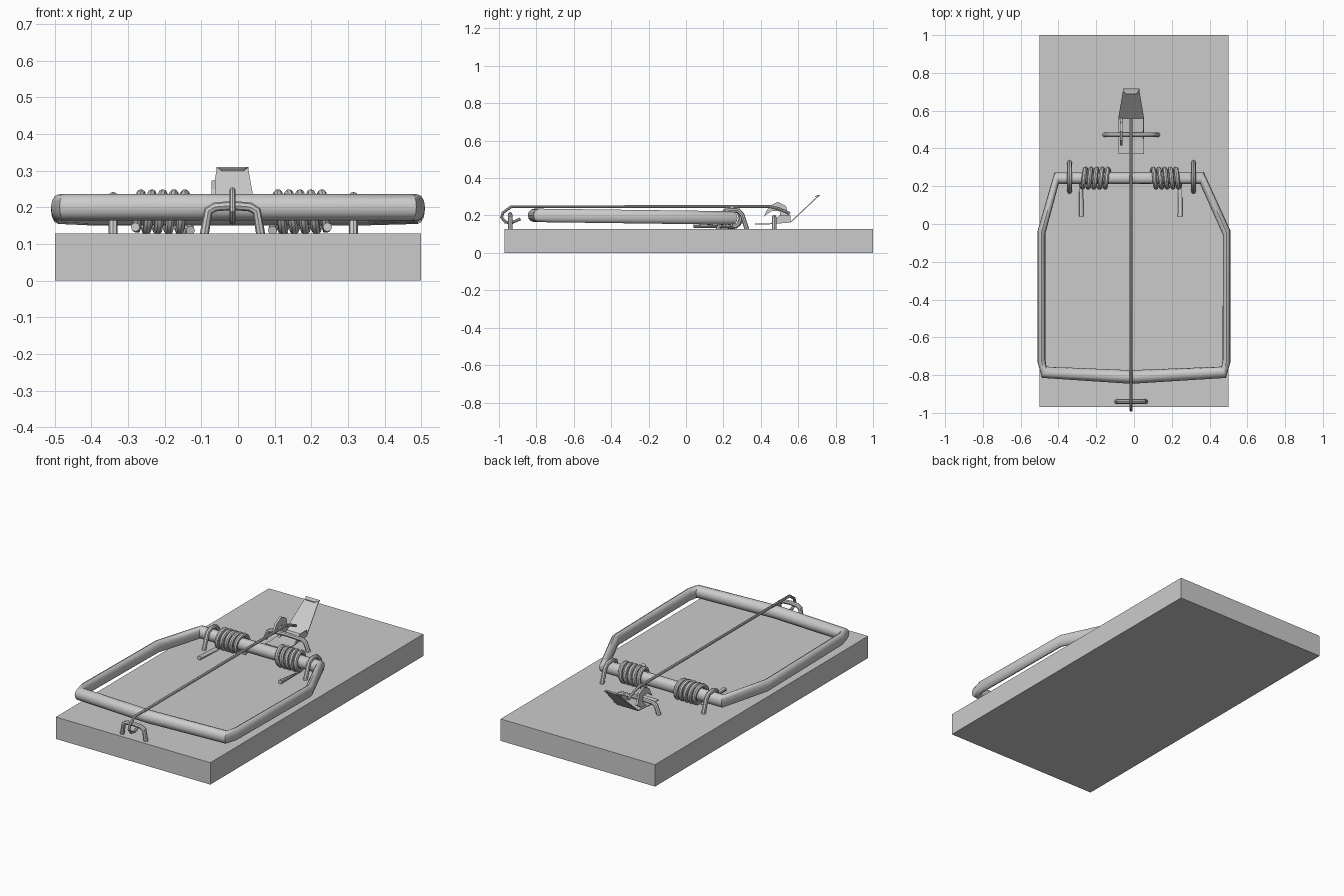
import bpy, bmesh, math

if "Cube" in bpy.data.objects:
    bpy.data.objects.remove(bpy.data.objects["Cube"])

CX = -0.015  # centre line of the trigger mechanism


def smooth(ob, angle=40):
    bpy.ops.object.select_all(action='DESELECT')
    ob.select_set(True)
    bpy.context.view_layer.objects.active = ob
    bpy.ops.object.shade_smooth_by_angle(angle=math.radians(angle))


def tube(name, pts, r, cyclic=False, sx=1.0, res=2):
    """Round wire swept along a path; sx squashes the section in x."""
    cu = bpy.data.curves.new(name, 'CURVE')
    cu.dimensions = '3D'
    cu.bevel_depth = r
    cu.bevel_resolution = res
    cu.use_fill_caps = True
    sp = cu.splines.new('POLY')
    sp.points.add(len(pts) - 1)
    for p, (x, y, z) in zip(sp.points, pts):
        p.co = (x / sx, y, z, 1)
    sp.use_cyclic_u = cyclic
    ob = bpy.data.objects.new(name, cu)
    bpy.context.collection.objects.link(ob)
    ob.scale.x = sx
    bpy.ops.object.select_all(action='DESELECT')
    ob.select_set(True)
    bpy.context.view_layer.objects.active = ob
    bpy.ops.object.convert(target='MESH')
    ob = bpy.context.object
    bpy.ops.object.transform_apply(location=False, rotation=False, scale=True)
    smooth(ob)
    return ob


def mesh(name, verts, faces, thick=0.0):
    me = bpy.data.meshes.new(name)
    me.from_pydata(verts, [], faces)
    bm = bmesh.new()
    bm.from_mesh(me)
    bmesh.ops.recalc_face_normals(bm, faces=bm.faces)
    bm.to_mesh(me)
    bm.free()
    ob = bpy.data.objects.new(name, me)
    bpy.context.collection.objects.link(ob)
    if thick:
        m = ob.modifiers.new('thickness', 'SOLIDIFY')
        m.thickness = thick
        m.offset = 0
    return ob


# wooden base
bpy.ops.mesh.primitive_cube_add(size=1, location=(0, 0.015, 0.064))
base = bpy.context.object
base.name = 'wooden_base'
base.scale = (1.0, 1.97, 0.128)
bpy.ops.object.transform_apply(location=False, rotation=False, scale=True)

# snapping bar: closed loop, slightly tilted down towards the springs
loop = [(-0.41, 0.243), (-0.49, -0.045), (-0.49, -0.725), (-0.475, -0.785),
        (CX, -0.81), (0.475, -0.785), (0.49, -0.725), (0.49, -0.045),
        (0.36, 0.243)]
tube('snap_bar', [(x, y, 0.187 - 0.013 * (y - 0.243)) for x, y in loop],
     0.036, True, 0.58, 4)

# coil springs, mirrored about the mechanism centre line, with straight legs
for side, label in ((-1, 'left'), (1, 'right')):
    turns, n, pts = 5, 14, []
    for i in range(turns * n + 1):
        a = 2 * math.pi * i / n
        x = CX - 0.003 + side * (0.262 - 0.15 * i / (turns * n))
        pts.append((x, 0.243 - 0.05 * math.sin(a), 0.187 - 0.05 * math.cos(a)))
    pts.insert(0, (pts[0][0], 0.04, 0.146))
    tube(label + '_spring', pts, 0.0125)
    # staple holding the bar down
    x = CX + 0.002 + side * 0.328
    tube(label + '_bar_staple',
         [(x, 0.17, 0.12), (x, 0.205, 0.215), (x, 0.235, 0.23),
          (x, 0.28, 0.225), (x, 0.30, 0.205), (x, 0.328, 0.12)], 0.0125)


def cross_staple(name, y, half_top, half_foot, top):
    right = [(half_foot, 0.12), (half_top + 0.006, top - 0.015),
             (half_top - 0.012, top - 0.004)]
    path = [(-a, z) for a, z in right] + [(0, top)] + right[::-1]
    tube(name, [(CX + a, y, z) for a, z in path], 0.0125)


cross_staple('front_staple', -0.94, 0.06, 0.078, 0.205)
cross_staple('trigger_staple', 0.472, 0.115, 0.143, 0.19)

# locking arm hooked through the front staple
tube('locking_arm',
     [(CX, y, z) for y, z in
      [(-0.885, 0.182), (-0.935, 0.16), (-0.965, 0.165), (-0.986, 0.19),
       (-0.978, 0.215), (-0.935, 0.247), (0.45, 0.247), (0.50, 0.235),
       (0.555, 0.21)]], 0.008)

# trigger plate: flat foot, sloped tapering bait pedal and folded tip
rows = [(0.37, 0.155, 0.068), (0.44, 0.155, 0.068), (0.56, 0.165, 0.068),
        (0.70, 0.297, 0.044), (0.715, 0.309, 0.044), (0.69, 0.302, 0.03)]
verts = [(CX + s * w, y, z) for y, z, w in rows for s in (-1, 1)]
faces = [(2 * i, 2 * i + 1, 2 * i + 3, 2 * i + 2) for i in range(len(rows) - 1)]
mesh('bait_pedal', verts, faces, 0.005)

# upright catch with a hooked outline
hook = [(0.47, 0.16), (0.515, 0.163), (0.56, 0.19), (0.545, 0.205),
        (0.535, 0.25), (0.49, 0.273), (0.445, 0.25), (0.415, 0.195),
        (0.46, 0.225), (0.505, 0.222), (0.50, 0.19)]
mesh('trigger_catch', [(CX - 0.052, y, z) for y, z in hook],
     [tuple(range(len(hook)))], 0.012)

# low flange on the other edge of the plate
mesh('trigger_flange',
     [(CX + 0.066, y, z) for y, z in
      [(0.45, 0.156), (0.56, 0.165), (0.56, 0.2), (0.5, 0.2)]],
     [(0, 1, 2, 3)], 0.005)
